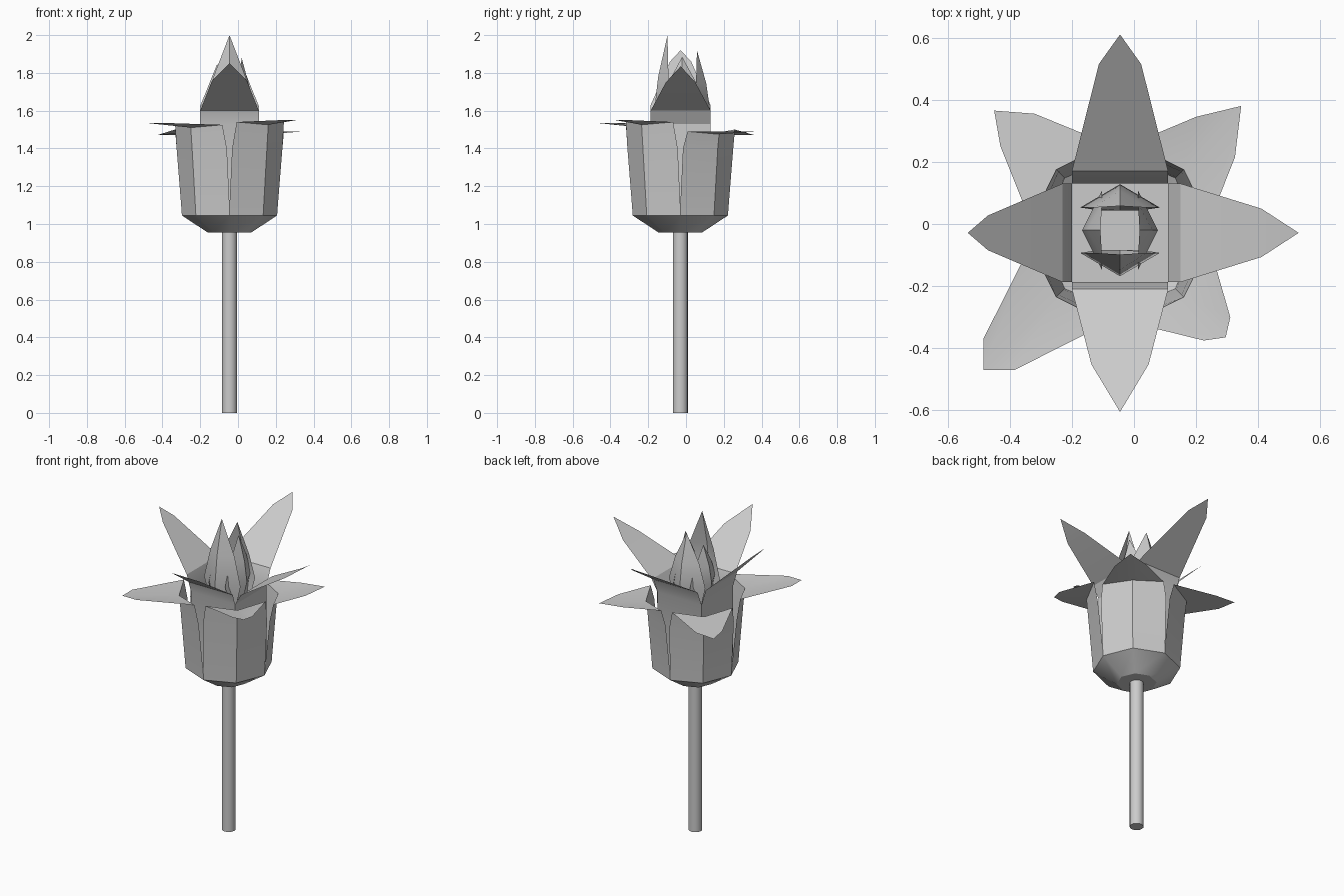
import bpy, bmesh
from math import sin, cos, pi
from mathutils import Vector, Matrix

if "Cube" in bpy.data.objects:
    bpy.data.objects.remove(bpy.data.objects["Cube"])

CX, CY = -0.045, -0.03


def finish(name, bm, smooth=None, merge=True):
    if merge:
        bmesh.ops.remove_doubles(bm, verts=bm.verts, dist=0.0005)
    bmesh.ops.recalc_face_normals(bm, faces=bm.faces)
    me = bpy.data.meshes.new(name)
    bm.to_mesh(me)
    bm.free()
    ob = bpy.data.objects.new(name, me)
    bpy.context.collection.objects.link(ob)
    if smooth:
        bpy.ops.object.select_all(action='DESELECT')
        ob.select_set(True)
        bpy.context.view_layer.objects.active = ob
        bpy.ops.object.shade_smooth_by_angle(angle=smooth)
    return ob


def face(bm, pts):
    return bm.faces.new([bm.verts.new(p) for p in pts])


def strip(bm, a, b):
    """Quads between two equally long point rows."""
    for i in range(len(a) - 1):
        face(bm, (a[i], a[i + 1], b[i + 1], b[i]))


# Stem
bm = bmesh.new()
bmesh.ops.create_cone(bm, cap_ends=True, segments=16, radius1=0.04, radius2=0.04,
                      depth=0.97, matrix=Matrix.Translation((CX, CY, 0.485)))
finish("stem", bm, 0.7)


# Outer octagonal cup, split into four flared diagonal petals
def ring_point(k, r, z, gap=0.0):
    a = k * pi / 4
    return Vector((CX + r * cos(a) - gap * sin(a), CY + r * sin(a) + gap * cos(a), z))


bm = bmesh.new()
levels = [(0.115, 0.955), (0.252, 1.045), (0.256, 1.1)]
rings = [[ring_point(k % 8, r, z) for k in range(9)] for r, z in levels]
face(bm, rings[0][:8])
strip(bm, rings[0], rings[1])
strip(bm, rings[1], rings[2])
petal_ends = [  # plan points of each petal end, rim height, end height
    ([(0.325, 0.215), (0.345, 0.38), (0.20, 0.345)], 1.475, 1.49),
    ([(-0.32, 0.355), (-0.45, 0.365), (-0.43, 0.25)], 1.485, 1.47),
    ([(-0.485, -0.37), (-0.485, -0.47), (-0.385, -0.47)], 1.51, 1.535),
    ([(0.225, -0.375), (0.295, -0.365), (0.31, -0.30)], 1.525, 1.55),
]
for q, (ends, zr, ze) in enumerate(petal_ends):
    k = 2 * q
    base = rings[2][k:k + 3]
    mid = [ring_point(k, 0.28, 1.4, 0.014), ring_point(k + 1, 0.28, 1.4),
           ring_point(k + 2, 0.28, 1.4, -0.014)]
    rim = [ring_point(k, 0.288, zr + 0.015, 0.038), ring_point(k + 1, 0.29, zr),
           ring_point(k + 2, 0.288, zr + 0.015, -0.038)]
    strip(bm, base, mid)
    strip(bm, mid, rim)
    strip(bm, rim, [Vector((x, y, ze)) for x, y in ends])
finish("outer_petals", bm, 0.6)

# Middle square cup with four spreading pointed petals
bm = bmesh.new()
X0, X1, Y0, Y1 = -0.20, 0.11, -0.187, 0.13
sq = [(X0, Y0), (X1, Y0), (X1, Y1), (X0, Y1), (X0, Y0)]
low = [Vector((x, y, 1.05)) for x, y in sq]
top = [Vector((x, y, 1.53)) for x, y in sq]
face(bm, low[:4])
strip(bm, low, top)
spread = [  # hinge step, shoulder reach, shoulder half width, tip reach, heights
    ((0, -1), 0.023, 0.265, 0.092, 0.418, 1.60, 1.76, 1.85),
    ((1, 0), 0.040, 0.300, 0.078, 0.420, 1.60, 1.75, 1.835),
    ((0, 1), 0.040, 0.385, 0.068, 0.480, 1.625, 1.84, 1.90),
    ((-1, 0), 0.030, 0.270, 0.056, 0.335, 1.63, 1.86, 1.92),
]
for i, (d, step, reach, half, tip, zb, zs, zt) in enumerate(spread):
    out = Vector((d[0], d[1], 0))
    a, b = top[i], top[i + 1]
    c, along = (a + b) / 2, (b - a).normalized()

    def at(p, r, z):
        return Vector((p.x, p.y, z)) + out * r
    ha, hb = at(a, step, zb), at(b, step, zb)
    sa, sb = at(c - along * half, reach, zs), at(c + along * half, reach, zs)
    strip(bm, [a, b], [ha, hb])
    strip(bm, [ha, hb], [sa, sb])
    face(bm, (sa, sb, at(c, tip, zt)))
finish("spreading_petals", bm, 0.4)

# Inner bud: square tube with four upright folded petals
bm = bmesh.new()
C = Vector((CX, -0.02, 0))
T = 0.063
for i, tip_z in enumerate((2.0, 1.885, 1.92, 1.83)):
    a = -pi / 2 + i * pi / 2
    out, along = Vector((cos(a), sin(a), 0)), Vector((-sin(a), cos(a), 0))

    def pt(w, r, z):
        return C + along * w + out * r + Vector((0, 0, z))
    big = i % 2 == 0
    edge, ridge = (0.073, 0.148) if big else (0.058, 0.122)
    h = tip_z - 1.6
    rows = [(T, T, T, 1.06), (T, T, T, 1.35), (0.128, edge, ridge, 1.6),
            (0.085, edge, ridge * 0.86, 1.6 + h * 0.45)]
    pts = [[pt(-w, e, z), pt(0, r, z), pt(w, e, z)] for w, e, r, z in rows]
    for lo, hi in zip(pts, pts[1:]):
        strip(bm, lo, hi)
    tip = pt(0, edge + 0.005, tip_z)
    face(bm, (pts[-1][0], pts[-1][1], tip))
    face(bm, (pts[-1][1], pts[-1][2], tip))
face(bm, [C + Vector((x * T, y * T, 1.06)) for x, y in ((-1, -1), (1, -1), (1, 1), (-1, 1))])
finish("inner_bud", bm, 0.4)
